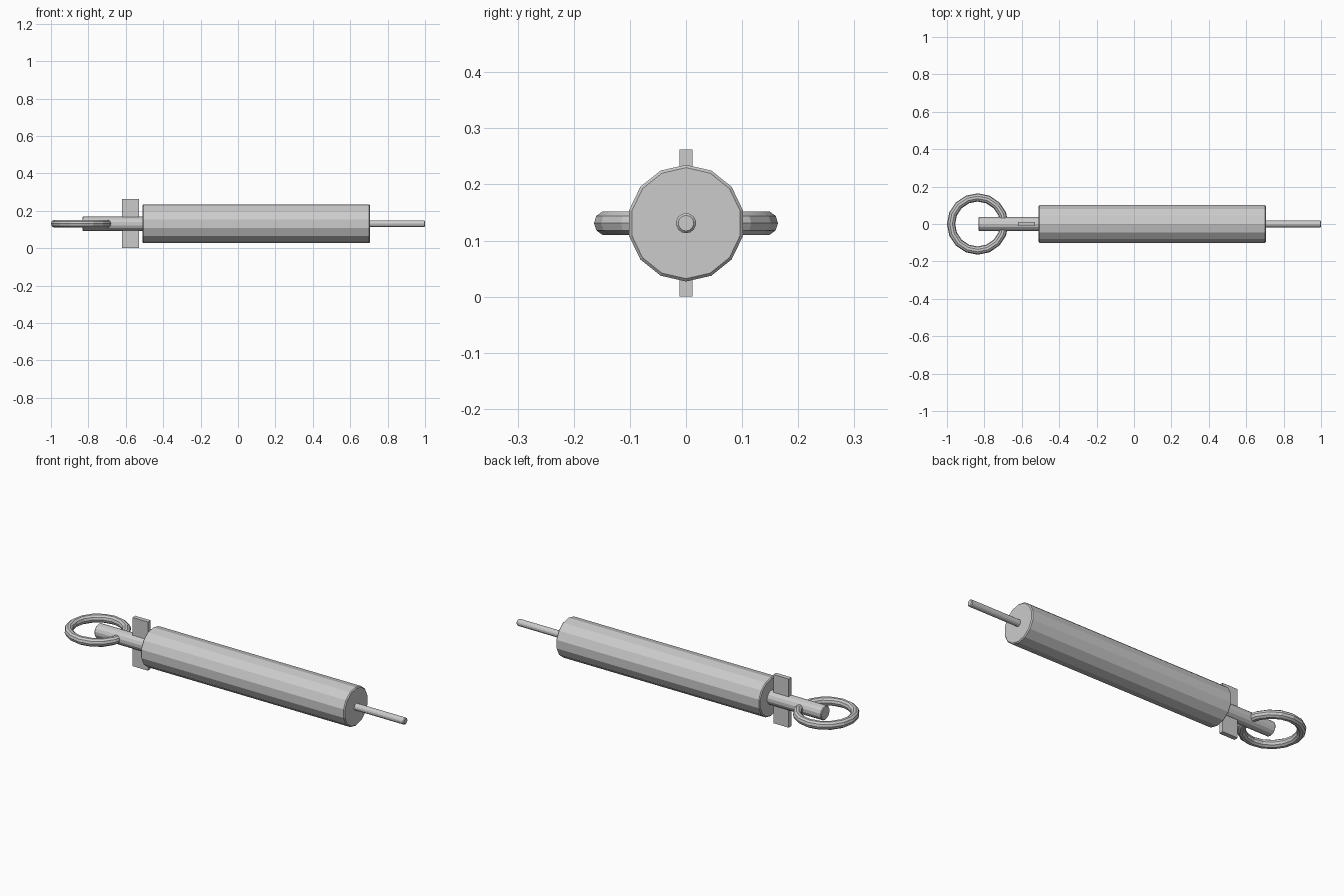
import bpy
from math import pi

default = bpy.data.objects.get("Cube")
if default:
    bpy.data.objects.remove(default, do_unlink=True)

AXIS_Z = 0.131


def soften(obj, width):
    mod = obj.modifiers.new("edge_bevel", "BEVEL")
    mod.width = width
    mod.segments = 1
    mod.limit_method = "ANGLE"
    mod.angle_limit = pi / 4


def rod(name, x0, x1, radius, sides, bevel):
    """Faceted cylinder lying along x between x0 and x1."""
    bpy.ops.mesh.primitive_cylinder_add(
        vertices=sides, radius=radius, depth=x1 - x0,
        location=((x0 + x1) / 2, 0, AXIS_Z), rotation=(pi / 2, 0, pi / 2))
    obj = bpy.context.object
    obj.name = name
    soften(obj, bevel)
    return obj


# Main barrel, thin front pin and thicker rear shaft
rod("barrel", -0.51, 0.705, 0.104, 14, 0.005)
rod("front_pin", 0.70, 1.0, 0.018, 14, 0.004)
rod("rear_shaft", -0.832, -0.505, 0.038, 14, 0.004)

# Flat crossbar through the rear shaft
bpy.ops.mesh.primitive_cube_add(size=1, location=(-0.575, 0, AXIS_Z))
crossbar = bpy.context.object
crossbar.name = "crossbar"
crossbar.scale = (0.092, 0.024, 2 * AXIS_Z)

# Pull ring threaded through the shaft
bpy.ops.mesh.primitive_torus_add(
    major_segments=16, minor_segments=10, major_radius=0.142,
    minor_radius=0.022, location=(-0.836, 0, AXIS_Z))
ring = bpy.context.object
ring.name = "pull_ring"
bpy.ops.object.shade_smooth_by_angle(angle=pi / 9)
